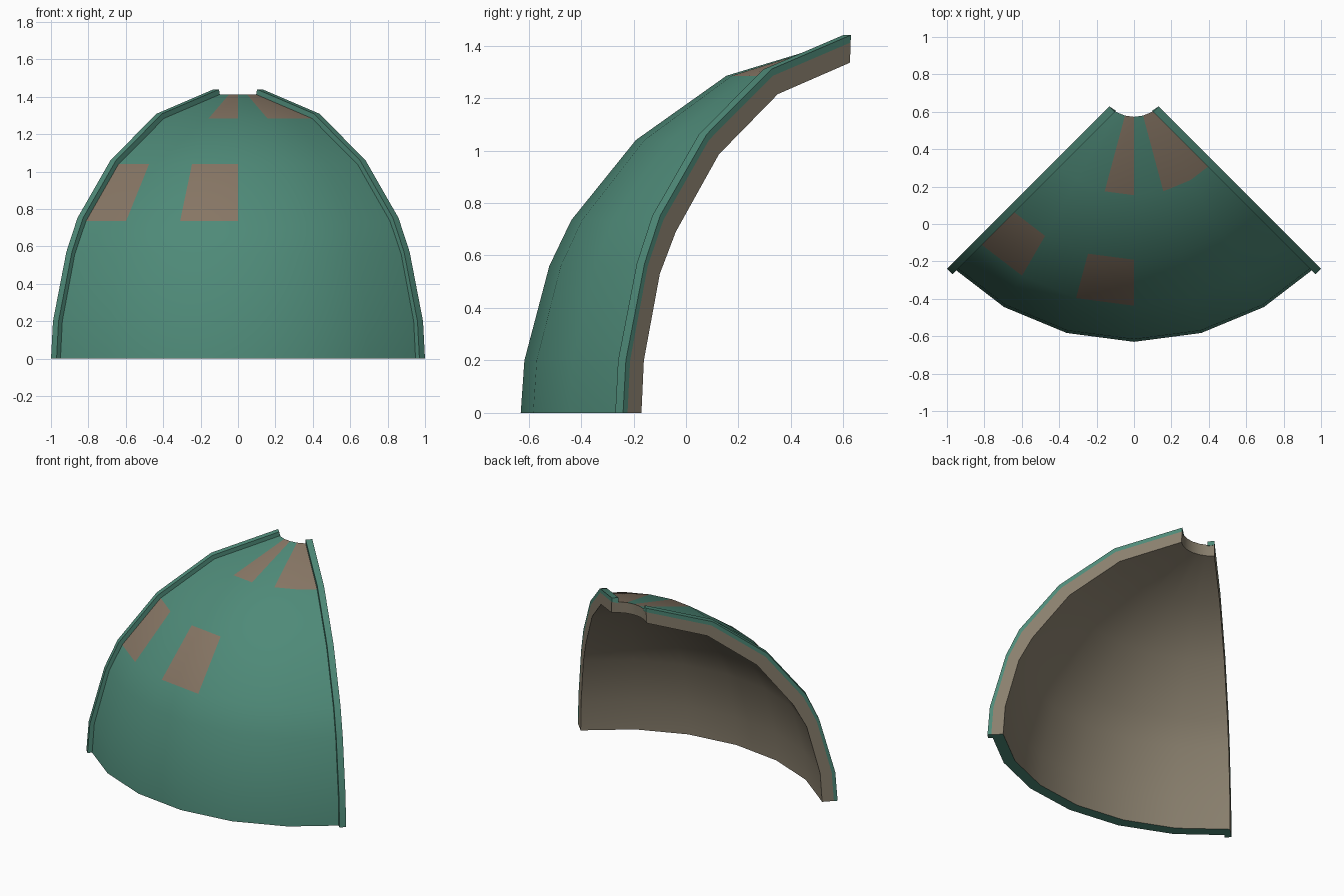
import bpy, bmesh, math
from mathutils import Vector

if "Cube" in bpy.data.objects:
    bpy.data.objects.remove(bpy.data.objects["Cube"])

AXIS_Y = 0.76          # dome axis sits behind the centre
STEPS = 6              # 15 degree panels across the quarter dome
STEP = math.radians(15)

# (radius, height) profiles, bottom to top
OUTER = [(1.39, 0), (1.376, .2), (1.281, .56), (1.197, .735), (.951, 1.04), (.606, 1.285), (.187, 1.412)]
INNER = [(1.315, 0), (1.302, .2), (1.216, .53), (1.13, .69), (.898, .985), (.58, 1.215), (.191, 1.335)]
FLANGE = [(1.414, 0), (1.399, .2), (1.298, .57), (1.214, .752), (.963, 1.062), (.615, 1.31), (.186, 1.44)]


def material(name, rgb):
    m = bpy.data.materials.new(name)
    m.diffuse_color = (*rgb, 1)
    m.use_nodes = True
    m.node_tree.nodes["Principled BSDF"].inputs["Base Color"].default_value = m.diffuse_color
    return m


TEAL = material("teal paint", (.077, .254, .188))
BROWN = material("inner brown", (.254, .216, .156))
PATCH = material("bare patch brown", (.24, .18, .128))


def finish(bm, name, mats):
    bmesh.ops.recalc_face_normals(bm, faces=bm.faces)
    me = bpy.data.meshes.new(name)
    bm.to_mesh(me)
    bm.free()
    ob = bpy.data.objects.new(name, me)
    bpy.context.collection.objects.link(ob)
    for m in mats:
        me.materials.append(m)
    bpy.context.view_layer.objects.active = ob
    ob.select_set(True)
    bpy.ops.object.shade_smooth_by_angle(angle=math.radians(35))
    ob.select_set(False)
    return ob


def place(r, z, a):
    return (r * math.sin(a), AXIS_Y - r * math.cos(a), z)


# Dome shell: outer and inner skins joined by rims; missing-paint panels by cell
bare_cells = {(0, 3), (2, 3), (2, 5), (4, 5), (5, 5)}   # (panel, ring)
bm = bmesh.new()
grid = []
for prof in (OUTER, INNER):
    grid.append([[bm.verts.new(place(r, z, (i - STEPS / 2) * STEP)) for r, z in prof]
                 for i in range(STEPS + 1)])
out, inn = grid
rings = len(OUTER) - 1


def quad(verts, mat):
    bm.faces.new(verts).material_index = mat


for i in range(STEPS):
    for j in range(rings):
        quad((out[i][j], out[i+1][j], out[i+1][j+1], out[i][j+1]), 2 if (i, j) in bare_cells else 0)
        quad((inn[i][j], inn[i][j+1], inn[i+1][j+1], inn[i+1][j]), 1)
    quad((out[i][0], inn[i][0], inn[i+1][0], out[i+1][0]), 0)              # bottom rim
    quad((out[i][-1], out[i+1][-1], inn[i+1][-1], inn[i][-1]), 1)          # top opening
for i in (0, STEPS):                                                       # cut sides
    for j in range(rings):
        quad((out[i][j], out[i][j+1], inn[i][j+1], inn[i][j]), 1)
finish(bm, "dome_shell", [TEAL, BROWN, PATCH])


# Raised flange along each cut side
def flange(name, side):
    width = .042
    radial = Vector((side, -1, 0)).normalized()
    inward = Vector((-side, -1, 0)).normalized()
    origin = Vector((0, AXIS_Y, 0))
    bm = bmesh.new()
    rows = []
    for (ro, zo), (rs, zs) in zip(FLANGE, OUTER):
        low = rs - width * math.tan(STEP / 2) - .004
        pts = [(ro, zo, 0), (ro, zo, width), (low, zs - .008 * (zs > 0), width), (rs, zs, 0)]
        rows.append([bm.verts.new(origin + radial * r + inward * w + Vector((0, 0, z))) for r, z, w in pts])
    for a, b in zip(rows, rows[1:]):
        for k in range(4):
            bm.faces.new((a[k], a[(k+1) % 4], b[(k+1) % 4], b[k]))
    bm.faces.new(rows[0])
    bm.faces.new(rows[-1])
    finish(bm, name, [TEAL])


flange("flange_left", -1)
flange("flange_right", 1)
